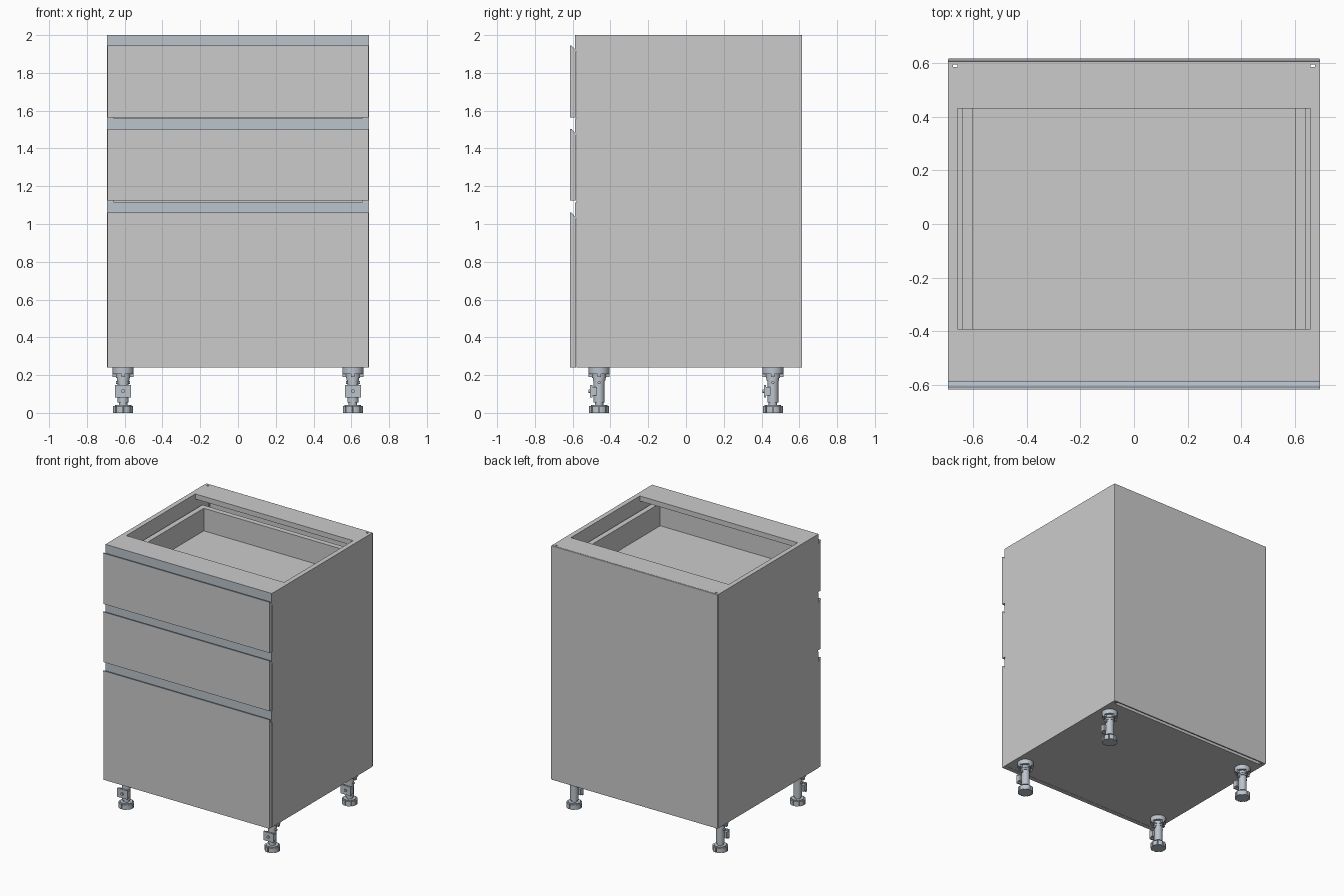
import bpy, bmesh, math
from mathutils import Vector, Matrix

if "Cube" in bpy.data.objects:
    bpy.data.objects.remove(bpy.data.objects["Cube"])

metal = bpy.data.materials.new("brushed_metal")
metal.diffuse_color = (0.50, 0.55, 0.60, 1)
metal.use_nodes = True
metal.node_tree.nodes["Principled BSDF"].inputs["Base Color"].default_value = metal.diffuse_color


def finish(name, bm, mat=None, bevel=0):
    bmesh.ops.recalc_face_normals(bm, faces=bm.faces[:])
    me = bpy.data.meshes.new(name)
    bm.to_mesh(me)
    bm.free()
    ob = bpy.data.objects.new(name, me)
    bpy.context.collection.objects.link(ob)
    if mat:
        me.materials.append(mat)
    if bevel:
        m = ob.modifiers.new("edge_round", 'BEVEL')
        m.width, m.segments = bevel, 2
    return ob


def add_box(bm, x0, x1, y0, y1, z0, z1):
    size = Matrix.Diagonal((x1 - x0, y1 - y0, z1 - z0, 1))
    mid = Matrix.Translation(((x0 + x1) / 2, (y0 + y1) / 2, (z0 + z1) / 2))
    bmesh.ops.create_cube(bm, size=1, matrix=mid @ size)


def box(name, *b, bevel=0):
    bm = bmesh.new()
    add_box(bm, *b)
    return finish(name, bm, bevel=bevel)


def extrude(bm, pts, vec):
    f = bm.faces.new([bm.verts.new(p) for p in pts])
    r = bmesh.ops.extrude_face_region(bm, geom=[f], use_keep_orig=True)
    vs = [g for g in r["geom"] if isinstance(g, bmesh.types.BMVert)]
    bmesh.ops.translate(bm, verts=vs, vec=vec)


def add_cyl(bm, r, z0, z1, r2=None, n=24):
    bmesh.ops.create_cone(bm, cap_ends=True, segments=n, radius1=r, radius2=r2 or r,
                          depth=z1 - z0, matrix=Matrix.Translation((0, 0, (z0 + z1) / 2)))


W, IN = 0.693, 0.657            # outer and inner half width
FRONT, BACK = -0.58, 0.605      # carcass depth
BOT, TOP = 0.24, 2.0

# Side panels, each with a groove for the back
for s, side in ((-1, "left"), (1, "right")):
    plan = [(IN, FRONT), (W, FRONT), (W, BACK), (IN, BACK),
            (IN, 0.594), (0.673, 0.594), (0.673, 0.585), (IN, 0.585)]
    bm = bmesh.new()
    extrude(bm, [(s * x, y, BOT) for x, y in plan], (0, 0, TOP - BOT))
    finish(side + "_side_panel", bm)

# Carcass
box("back_panel", -W, W, BACK, 0.615, BOT, TOP, bevel=0.003)
box("bottom_panel", -IN, IN, FRONT, 0.58, BOT, 0.276)
box("front_top_rail", -IN, IN, FRONT, -0.39, 1.962, TOP)
box("back_top_rail", -IN, IN, 0.43, BACK, 1.962, TOP)

# Drawers: front bottom, front top, box bottom, box top
drawers = [("top", 1.563, 1.945, 1.69, 1.90),
           ("middle", 1.125, 1.503, 1.25, 1.46),
           ("bottom", BOT, 1.06, 0.36, 0.90)]
YF, YP = -0.615, -0.587
for name, z0, z1, b0, b1 in drawers:
    # front with a top edge sloping back to form the finger grip
    bm = bmesh.new()
    prof = [(YF, z0), (YF, z1 - 0.004), (YP, z1 - 0.032), (-0.582, z1 - 0.032), (-0.582, z0)]
    extrude(bm, [(-0.691, y, z) for y, z in prof], (1.382, 0, 0))
    finish(name + "_drawer_front", bm)

    # metal grip profile: sloped lip and upright plate
    bm = bmesh.new()
    prof = [(YF, z1 - 0.004), (YF, z1), (-0.606, z1), (YP, z1 - 0.022),
            (YP, z1 + 0.055), (-0.58, z1 + 0.055), (-0.58, z1 - 0.032), (YP, z1 - 0.032)]
    extrude(bm, [(-0.692, y, z) for y, z in prof], (1.384, 0, 0))
    finish(name + "_grip_profile", bm, metal)

    # open box with thick sides
    bm = bmesh.new()
    add_box(bm, -0.64, -0.60, FRONT, 0.49, b0, b1)
    add_box(bm, 0.60, 0.64, FRONT, 0.49, b0, b1)
    add_box(bm, -0.60, 0.60, 0.45, 0.49, b0, b1)
    add_box(bm, -0.60, 0.60, FRONT, -0.55, b0, b1)
    add_box(bm, -0.60, 0.60, -0.55, 0.45, b0 + 0.01, b0 + 0.04)
    finish(name + "_drawer_box", bm)

    # runners between the box and the carcass
    bm = bmesh.new()
    for s in (-1, 1):
        add_box(bm, *sorted((s * 0.64, s * IN)), -0.55, 0.47, b0 + 0.02, b0 + 0.06)
    finish(name + "_drawer_runners", bm)


def build_leg():
    bm = bmesh.new()
    # foot with notched rim
    n, pts = 8, []
    for i in range(n):
        a, d = 2 * math.pi * i / n, 2 * math.pi / n
        for t, r in ((0.08, 0.053), (0.36, 0.054), (0.64, 0.054), (0.92, 0.053),
                     (0.92, 0.044), (1.08, 0.044)):
            pts.append((r * math.cos(a + t * d), r * math.sin(a + t * d), 0))
    extrude(bm, pts, (0, 0, 0.036))
    add_cyl(bm, 0.044, 0.03, 0.042)
    add_cyl(bm, 0.022, 0.04, 0.062)
    # column and collars
    add_cyl(bm, 0.029, 0.055, 0.19)
    add_cyl(bm, 0.033, 0.172, 0.186)
    # socket, flange and gussets
    add_cyl(bm, 0.037, 0.185, 0.228)
    add_cyl(bm, 0.056, 0.205, BOT)
    add_box(bm, -0.056, 0.056, -0.009, 0.009, 0.19, 0.21)
    add_box(bm, -0.009, 0.009, -0.056, 0.056, 0.19, 0.21)
    # plinth clip facing front
    add_box(bm, -0.042, 0.042, -0.048, -0.036, 0.082, 0.148)
    add_box(bm, -0.042, 0.042, -0.038, -0.012, 0.092, 0.138)
    # small pegs
    bmesh.ops.create_cone(bm, cap_ends=True, segments=12, radius1=0.008, radius2=0.008, depth=0.074,
                          matrix=Matrix.Translation((0, 0, 0.16)) @ Matrix.Rotation(math.pi / 2, 4, 'Y'))
    bmesh.ops.create_cone(bm, cap_ends=True, segments=12, radius1=0.01, radius2=0.01, depth=0.012,
                          matrix=Matrix.Translation((0, -0.05, 0.115)) @ Matrix.Rotation(math.pi / 2, 4, 'X'))
    return bm


# Adjustable legs
for yn, y in (("front", -0.46), ("back", 0.46)):
    for xn, x in (("left", -0.608), ("right", 0.608)):
        leg = finish(f"{yn}_{xn}_leg", build_leg(), metal)
        leg.location = (x, y, 0)
        bpy.ops.object.select_all(action='DESELECT')
        leg.select_set(True)
        bpy.context.view_layer.objects.active = leg
        bpy.ops.object.shade_smooth_by_angle(angle=math.radians(30))
